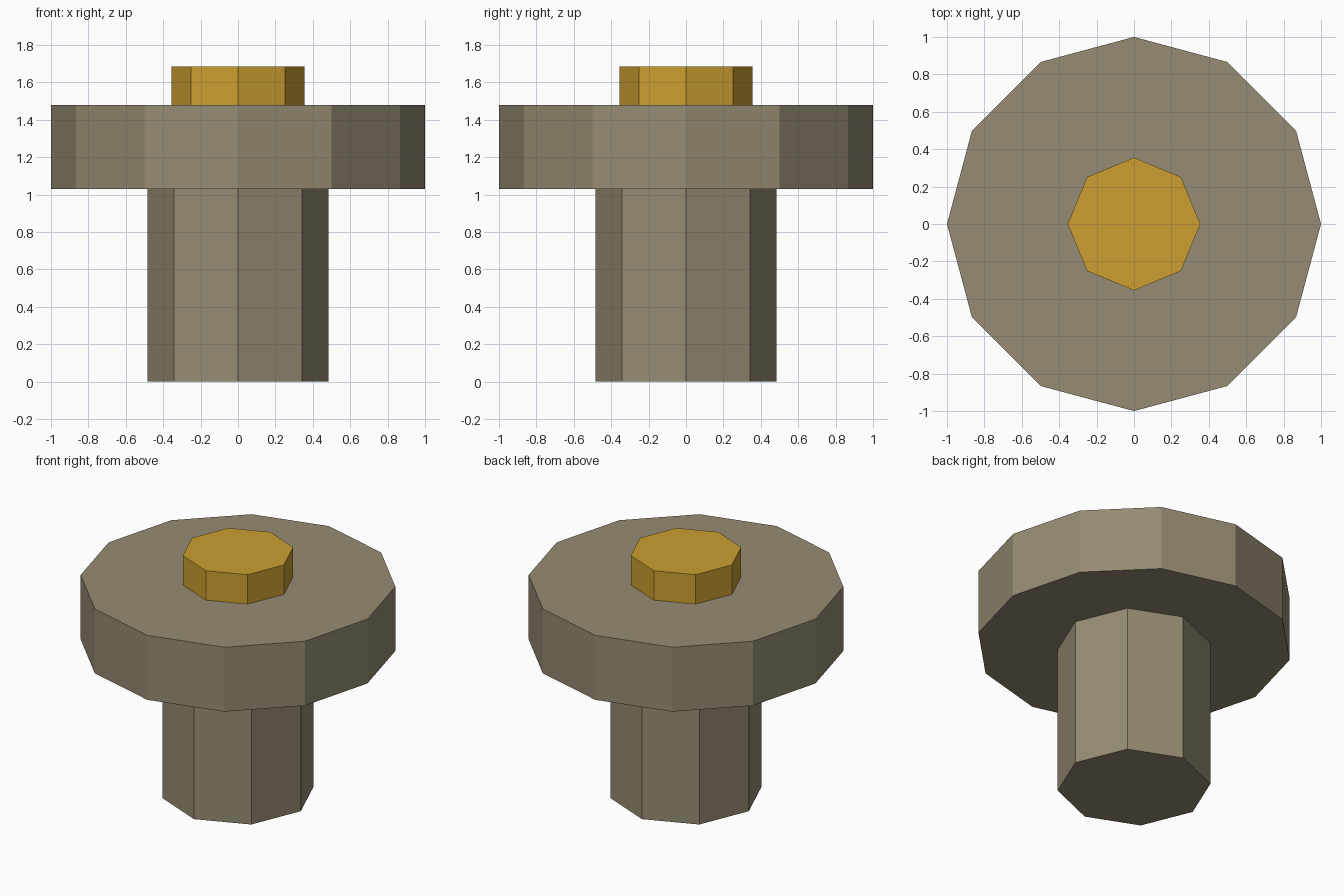
import bpy

if "Cube" in bpy.data.objects:
    bpy.data.objects.remove(bpy.data.objects["Cube"])


def material(name, srgb):
    m = bpy.data.materials.new(name)
    lin = [((c / 255 + 0.055) / 1.055) ** 2.4 for c in srgb]
    m.diffuse_color = (*lin, 1)
    m.use_nodes = True
    m.node_tree.nodes["Principled BSDF"].inputs["Base Color"].default_value = m.diffuse_color
    return m


def prism(name, sides, radius, z0, z1, mat):
    bpy.ops.mesh.primitive_cylinder_add(
        vertices=sides, radius=radius, depth=z1 - z0,
        location=(0, 0, (z0 + z1) / 2))
    ob = bpy.context.object
    ob.name = name
    ob.data.materials.append(mat)
    return ob


stone = material("grey brown", (150, 140, 115))
gold = material("gold", (204, 159, 49))

# Octagonal stem, twelve-sided disc, octagonal knob on top
prism("stem", 8, 0.485, 0.0, 1.03, stone)
prism("disc", 12, 1.0, 1.03, 1.48, stone)
prism("top_knob", 8, 0.355, 1.48, 1.685, gold)
